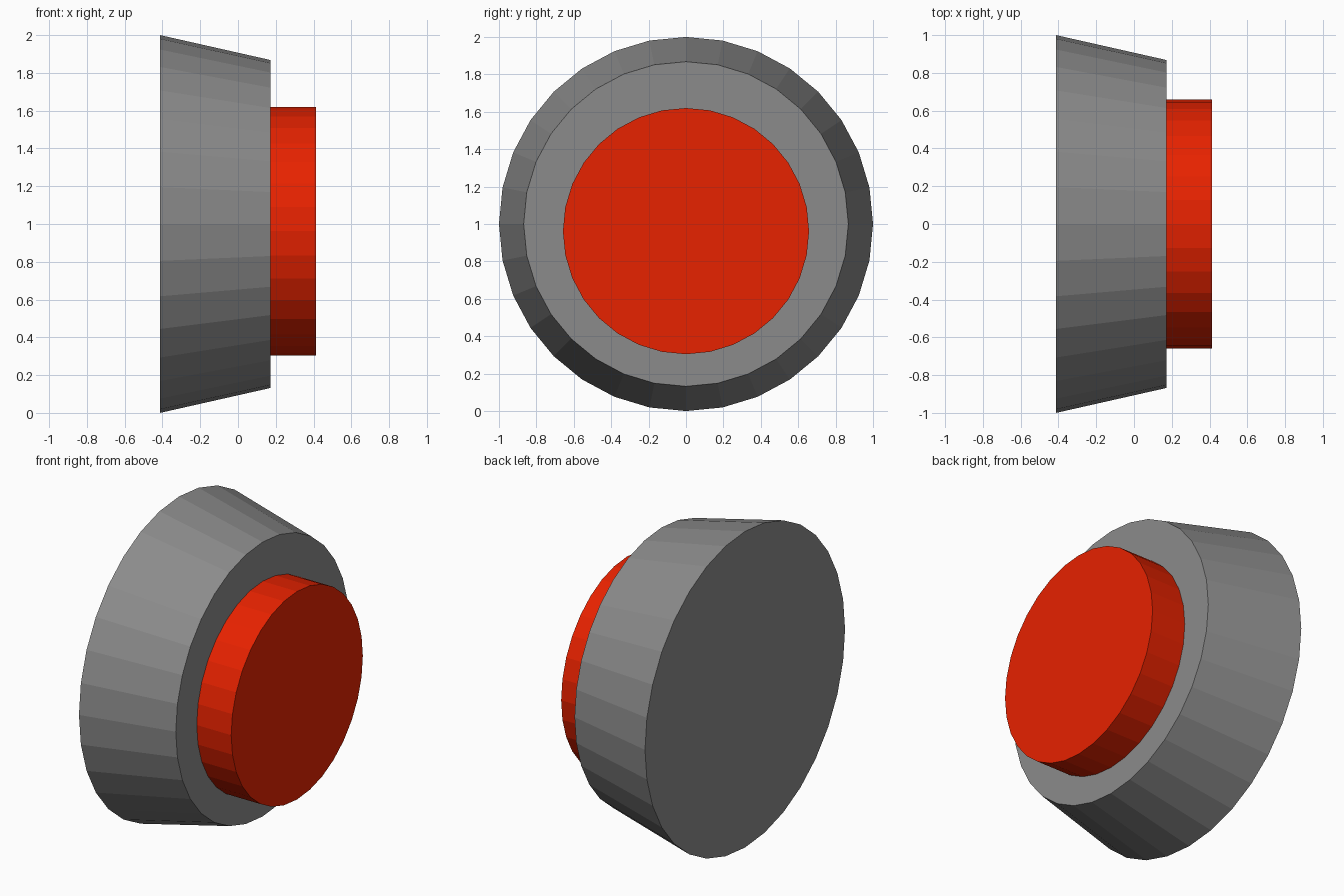
import bpy
from math import pi

if "Cube" in bpy.data.objects:
    bpy.data.objects.remove(bpy.data.objects["Cube"])


def disc(name, x0, x1, r0, r1, z, color):
    """32-sided flat-shaded disc along x, radius r0 at x0 and r1 at x1."""
    bpy.ops.mesh.primitive_cone_add(
        vertices=32, radius1=r0, radius2=r1, depth=x1 - x0,
        location=((x0 + x1) / 2, 0, z), rotation=(0, pi / 2, 0))
    obj = bpy.context.object
    obj.name = name
    mat = bpy.data.materials.new(name + "_color")
    mat.diffuse_color = (*color, 1)
    mat.use_nodes = True
    mat.node_tree.nodes["Principled BSDF"].inputs["Base Color"].default_value = mat.diffuse_color
    obj.data.materials.append(mat)
    return obj


# Tapered dark grey housing, wide at the back
disc("housing", -0.413, 0.172, 1.0, 0.868, 1.0, (0.26, 0.26, 0.26))

# Red button, set slightly below the housing centre
disc("button", 0.172, 0.413, 0.658, 0.658, 0.962, (0.8, 0.016, 0.0))
